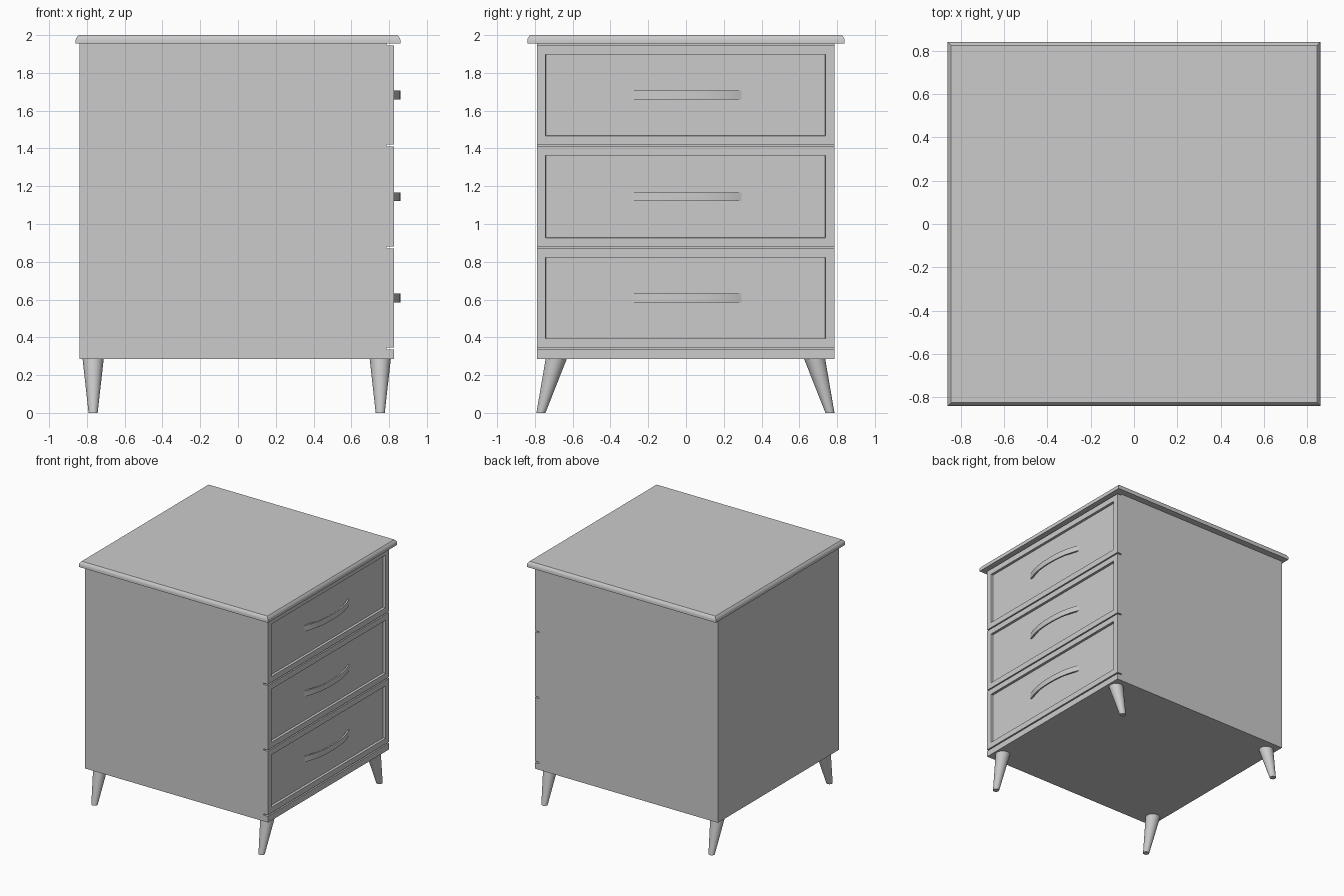
import bpy, bmesh, math
from mathutils import Vector

if "Cube" in bpy.data.objects:
    bpy.data.objects.remove(bpy.data.objects["Cube"])


def finish(name, bm, smooth=None):
    bmesh.ops.recalc_face_normals(bm, faces=bm.faces[:])
    me = bpy.data.meshes.new(name)
    bm.to_mesh(me)
    bm.free()
    ob = bpy.data.objects.new(name, me)
    bpy.context.collection.objects.link(ob)
    if smooth:
        bpy.ops.object.select_all(action='DESELECT')
        ob.select_set(True)
        bpy.context.view_layer.objects.active = ob
        bpy.ops.object.shade_smooth_by_angle(angle=math.radians(smooth))
    return ob


def loft(rings):
    """Skin a stack of closed rings and cap both ends."""
    bm = bmesh.new()
    vs = [[bm.verts.new(p) for p in r] for r in rings]
    n = len(vs[0])
    for a, b in zip(vs, vs[1:]):
        for i in range(n):
            j = (i + 1) % n
            bm.faces.new((a[i], a[j], b[j], b[i]))
    bm.faces.new(vs[0])
    bm.faces.new(vs[-1])
    return bm


def rect(x0, x1, y0, y1, z):
    return [(x0, y0, z), (x1, y0, z), (x1, y1, z), (x0, y1, z)]


def box(x0, x1, y0, y1, z0, z1):
    return loft([rect(x0, x1, y0, y1, z0), rect(x0, x1, y0, y1, z1)])


X0, XG, X1 = -0.84, 0.785, 0.825   # back, groove floor, drawer face
Y0, Y1 = -0.79, 0.785

# Carcass and the rail under the drawers
finish("carcass", box(X0, XG, Y0, Y1, 0.285, 1.955))
finish("bottom_rail", box(XG, X1, Y0, Y1, 0.285, 0.335))

# Top slab with rounded upper edge
profile = [(0, 1.955), (0, 1.975), (0.003, 1.983), (0.009, 1.993), (0.016, 2.0)]
finish("top", loft([rect(-0.86 + i, 0.86 - i, -0.84 + i, 0.84 - i, z)
                    for i, z in profile]), 35)

# Drawer fronts with recessed panels, each with a bowed handle
for k, (z0, z1) in enumerate([(0.346, 0.87), (0.88, 1.41), (1.42, 1.945)]):
    bm = box(XG, X1, Y0, Y1, z0, z1)
    bm.normal_update()
    bmesh.ops.recalc_face_normals(bm, faces=bm.faces[:])
    face = max(bm.faces, key=lambda f: f.calc_center_median().x)
    bmesh.ops.inset_region(bm, faces=[face], thickness=0.066)
    bmesh.ops.inset_region(bm, faces=[face], thickness=0.002)
    bmesh.ops.translate(bm, verts=face.verts[:], vec=(-0.02, 0, 0))
    finish(f"drawer_front_{k + 1}", bm)

    zc = (z0 + z1) / 2
    rings = []
    for i in range(21):
        t = -1 + i / 10
        bow = 1 - abs(t) ** 2.4
        outer, inner = 0.808 + 0.052 * bow, 0.797 + 0.051 * bow
        yo, yi = 0.003 + 0.29 * t, 0.003 + 0.278 * t
        rings.append([(inner, yi, zc - 0.023), (outer, yo, zc - 0.023),
                      (outer, yo, zc + 0.023), (inner, yi, zc + 0.023)])
    finish(f"handle_{k + 1}", loft(rings), 35)

# Tapered legs splayed sideways
for sx, xn in ((-1, "back"), (1, "front")):
    for sy, yn in ((-1, "left"), (1, "right")):
        rings = []
        for y, z, r in ((0.765, 0, 0.024), (0.684, 0.286, 0.056)):
            c = Vector((-0.007 + sx * 0.76, -0.003 + sy * y, z))
            rings.append([c + Vector((r * math.cos(a), r * math.sin(a), 0))
                          for a in (math.tau * i / 32 for i in range(32))])
        finish(f"leg_{xn}_{yn}", loft(rings), 35)
